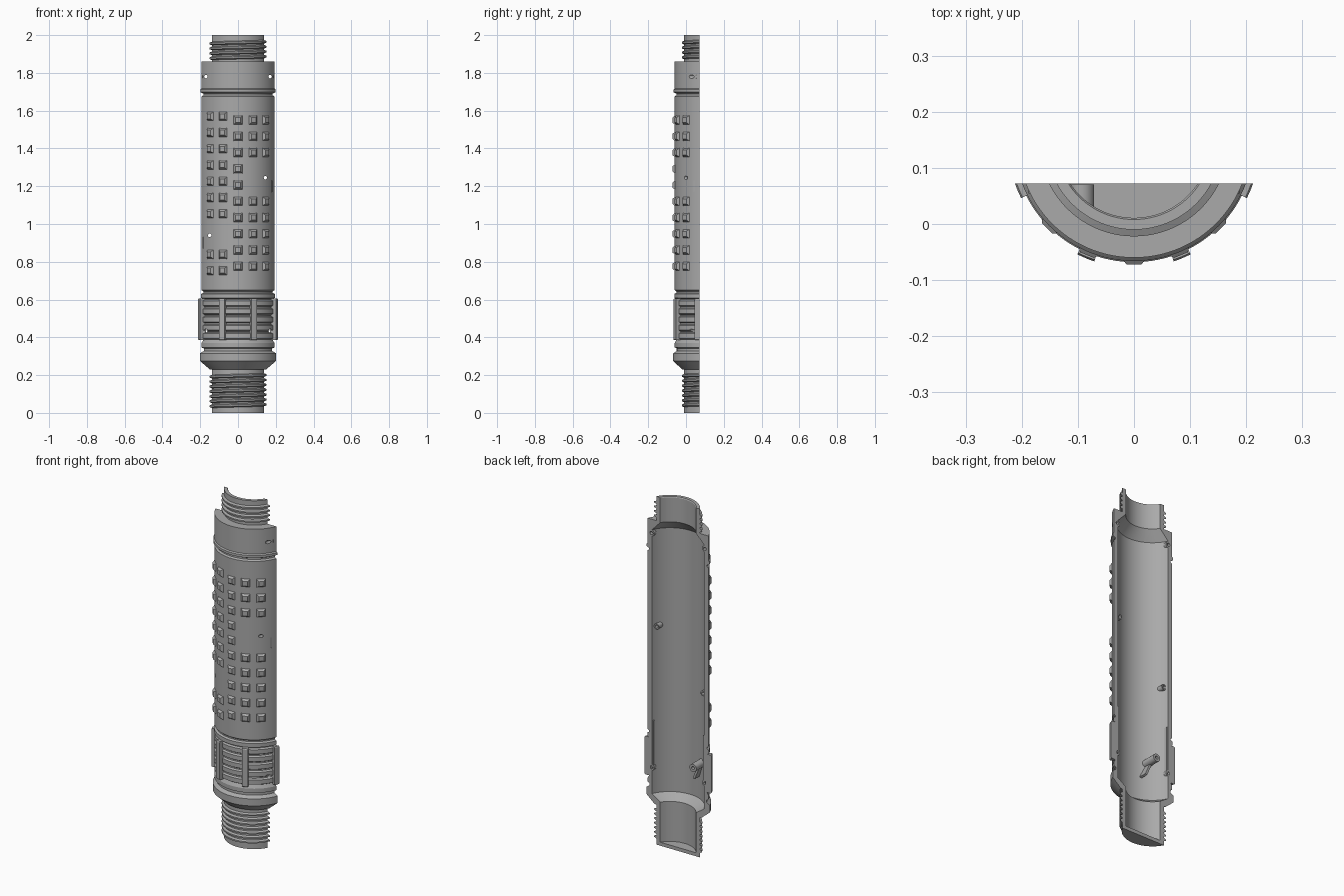
import bpy, bmesh, math
from mathutils import Matrix, Vector

cube = bpy.data.objects.get("Cube")
if cube:
    bpy.data.objects.remove(cube)

AXIS_Y = 0.147           # y of the tube axis
CUT_Y = 0.072            # flat plane where the shell is split
GAP = AXIS_Y - CUT_Y     # distance from axis to split plane

grey = bpy.data.materials.new("warm_grey_plastic")
grey.use_nodes = True
grey.diffuse_color = (0.4, 0.4, 0.4, 1)
grey.node_tree.nodes["Principled BSDF"].inputs["Base Color"].default_value = (0.4, 0.4, 0.4, 1)


def finish(bm, name):
    bmesh.ops.recalc_face_normals(bm, faces=bm.faces)
    mesh = bpy.data.meshes.new(name)
    bm.to_mesh(mesh)
    bm.free()
    mesh.materials.append(grey)
    obj = bpy.data.objects.new(name, mesh)
    bpy.context.collection.objects.link(obj)
    return obj


def smooth(obj):
    bpy.ops.object.select_all(action='DESELECT')
    obj.select_set(True)
    bpy.context.view_layer.objects.active = obj
    bpy.ops.object.shade_smooth_by_angle(angle=math.radians(25))


def arc(bm, profile, a0=-90, a1=90, steps=64, lead=0.0):
    """Sweep a closed (radius, z) profile about the axis, each point stopping
    at the split plane; lead makes the sweep a helix."""
    rows = []
    for i in range(steps + 1):
        row = []
        for r, z in profile:
            limit = math.acos(min(1, GAP / r))
            lo = max(math.radians(a0), -limit)
            hi = min(math.radians(a1), limit)
            a = lo + (hi - lo) * i / steps
            row.append(bm.verts.new((r * math.sin(a), AXIS_Y - r * math.cos(a),
                                     z + lead * a / math.tau)))
        rows.append(row)
    n = len(profile)
    for p, q in zip(rows, rows[1:]):
        for j in range(n):
            k = (j + 1) % n
            bm.faces.new((p[j], p[k], q[k], q[j]))
    caps = [bm.faces.new(rows[0][::-1]), bm.faces.new(rows[-1])]
    for cap in caps:
        cap.normal_update()
    bmesh.ops.triangulate(bm, faces=caps, ngon_method='EAR_CLIP')


def rod(bm, x, z, radius, y0, y1):
    place = Matrix.Translation((x, (y0 + y1) / 2, z)) @ Matrix.Rotation(math.pi / 2, 4, 'X')
    bmesh.ops.create_cone(bm, cap_ends=True, segments=20, radius1=radius, radius2=radius,
                          depth=y1 - y0, matrix=place)


def box(bm, centre, size, tilt=0.0):
    place = (Matrix.Translation(centre) @ Matrix.Rotation(tilt, 4, 'Y')
             @ Matrix.Diagonal((*size, 1)))
    bmesh.ops.create_cube(bm, size=1, matrix=place)


# Tube shell: outer outline going up, bore coming back down to a closed floor
outline = [(GAP, 0), (0.157, 0), (0.157, 0.23), (0.167, 0.23), (0.215, 0.275), (0.215, 0.315),
           (0.196, 0.328), (0.196, 0.342), (0.207, 0.346), (0.207, 0.37)]
for i in range(5):          # grip rings
    z = 0.407 + i * 0.0435
    outline += [(0.197, z - 0.0185), (0.207, z - 0.0125), (0.207, z + 0.0125), (0.197, z + 0.0185)]
outline += [(0.197, 0.604), (0.209, 0.608), (0.209, 0.63), (0.198, 0.636), (0.198, 0.643),
            (0.207, 0.65), (0.207, 1.675), (0.198, 1.682), (0.198, 1.69), (0.213, 1.698),
            (0.213, 1.712), (0.207, 1.718), (0.207, 1.86), (0.157, 1.86), (0.157, 2),
            (0.139, 2), (0.136, 1.995), (0.136, 1.855), (0.182, 1.8), (0.182, 0.285),
            (0.136, 0.25), (0.136, 0.02), (GAP, 0.02)]
bm = bmesh.new()
arc(bm, outline)
bmesh.ops.remove_doubles(bm, verts=bm.verts, dist=1e-6)
shell = finish(bm, "tube_shell")

# Screw bosses on the inside of the shell
bm = bmesh.new()
corner_screws = [(side * 0.17, z) for side in (-1, 1) for z in (1.78, 0.435)]
middle_screws = [(0.145, 1.245), (-0.15, 0.94)]
post = (-0.093, 0.5)
for x, z in corner_screws:
    rod(bm, x, z, 0.018, 0.054, 0.071)
for x, z in middle_screws:
    rod(bm, x, z, 0.016, 0.026, 0.06)
rod(bm, *post, 0.022, -0.018, 0.07)
bosses = finish(bm, "screw_bosses")

# Screw holes and shallow side slits
bm = bmesh.new()
for x, z in corner_screws + middle_screws + [post]:
    rod(bm, x, z, 0.009, -0.07, CUT_Y + 0.0005)
cutter = finish(bm, "hole_cutter")
bm = bmesh.new()
for x, z in ((-0.184, 0.9), (0.179, 1.2)):
    box(bm, (x, 0.045, z), (0.003, 0.024, 0.06))
slits = finish(bm, "slit_cutter")
for obj, tools in ((shell, (cutter, slits)), (bosses, (cutter,))):
    for tool in tools:
        mod = obj.modifiers.new("holes", 'BOOLEAN')
        mod.operation = 'DIFFERENCE'
        mod.solver = 'EXACT'
        mod.object = tool
        bpy.context.view_layer.objects.active = obj
        bpy.ops.object.modifier_apply(modifier=mod.name)
for tool in (cutter, slits):
    bpy.data.objects.remove(tool)
smooth(shell)
smooth(bosses)

# Gusset below the post, and guide ribs along both edges
bm = bmesh.new()
box(bm, (-0.08, -0.003, 0.452), (0.012, 0.05, 0.085), -0.4)
for side in (-1, 1):
    box(bm, (side * 0.162, 0.056, 0.57), (0.01, 0.028, 0.27))
finish(bm, "inner_ribs")


# Helical threads at both ends
def thread(name, z0, turns, pitch):
    bm = bmesh.new()
    for i in range(turns):
        z = z0 + i * pitch
        arc(bm, [(0.154, z - 0.011), (0.169, z - 0.004), (0.169, z + 0.004), (0.154, z + 0.011)],
            lead=pitch)
    smooth(finish(bm, name))


thread("lower_thread", 0.04, 7, 0.026)
thread("upper_thread", 1.882, 4, 0.026)

# Raised vertical straps over the grip rings
bm = bmesh.new()
for angle in (-67.5, -22.5, 22.5, 67.5):
    arc(bm, [(0.19, 0.385), (0.222, 0.385), (0.225, 0.39), (0.225, 0.6), (0.222, 0.605),
             (0.19, 0.605)], angle - 4.2, angle + 4.2, 4)
smooth(finish(bm, "grip_straps"))

# Chamfered square studs in five columns
STEP = 0.086
left_rows = [1.57 - STEP * i for i in (0, 1, 2, 3, 4, 5, 6, 8.5, 9.5)]
middle_rows = [1.55 - STEP * i for i in range(10)]
right_rows = [z for i, z in enumerate(middle_rows) if i not in (3, 4)]
columns = {-45: left_rows, -22.5: left_rows, 0: middle_rows, 22.5: right_rows, 45: right_rows}
bm = bmesh.new()
for angle, rows in columns.items():
    for z in rows:
        out = Vector((math.sin(math.radians(angle)), -math.cos(math.radians(angle)), 0))
        place = (Matrix.Translation(out * 0.211 + Vector((0, AXIS_Y, z)))
                 @ Matrix.Rotation(math.radians(angle), 4, 'Z')
                 @ Matrix.Rotation(math.pi / 2, 4, 'X') @ Matrix.Rotation(math.pi / 4, 4, 'Z'))
        bmesh.ops.create_cone(bm, cap_ends=True, segments=4, radius1=0.036, radius2=0.019,
                              depth=0.016, matrix=place)
finish(bm, "square_studs")
